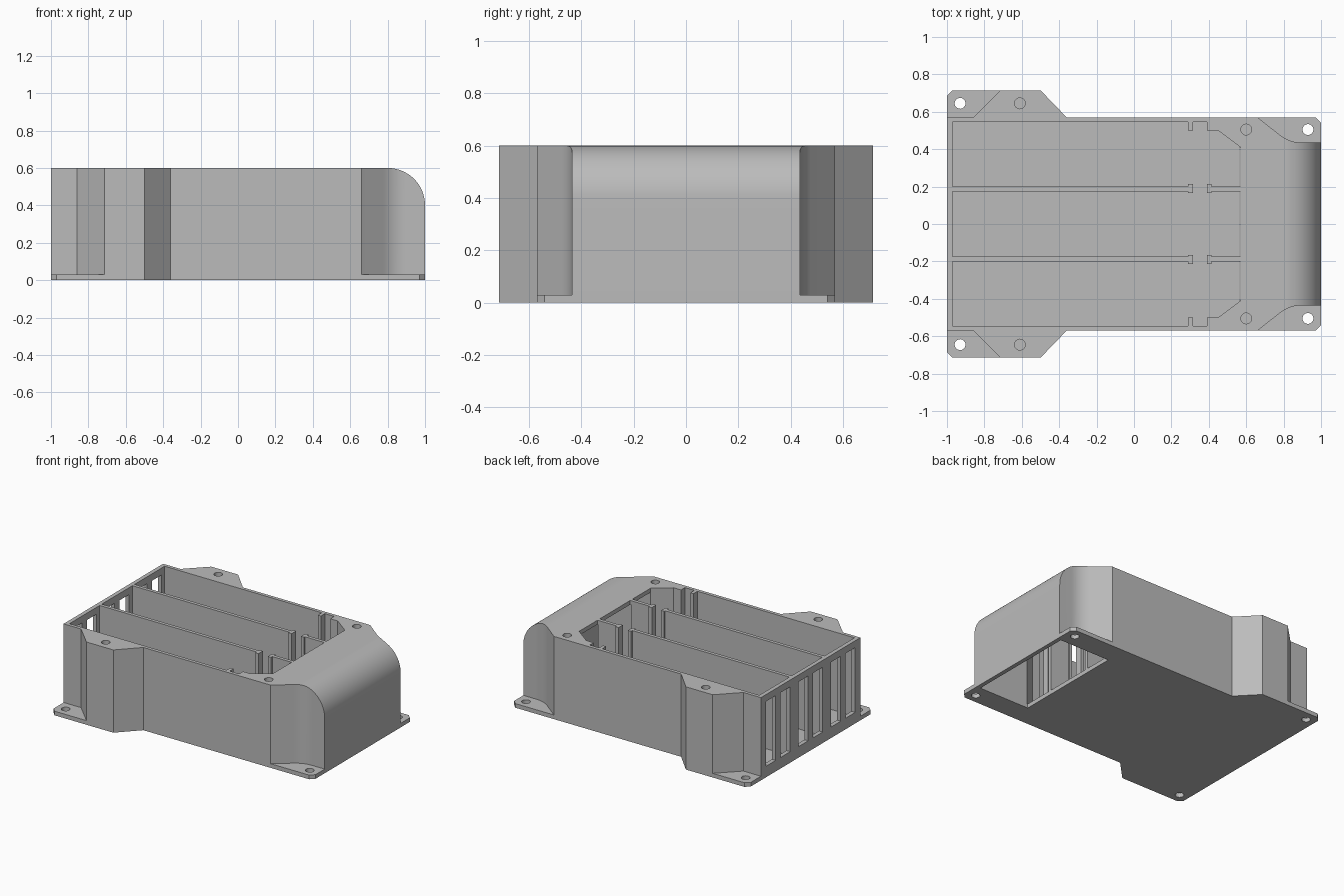
import bpy
import bmesh
from math import sin, cos, pi
from mathutils import Vector

cube = bpy.data.objects.get("Cube")
if cube:
    bpy.data.objects.remove(cube, do_unlink=True)

grey = bpy.data.materials.new("plain_grey")
grey.use_nodes = True
grey.diffuse_color = (0.5, 0.5, 0.5, 1)
grey.node_tree.nodes["Principled BSDF"].inputs["Base Color"].default_value = (0.5, 0.5, 0.5, 1)


def prism(name, points, low, high, along_y=False):
    """Extrude an outline along z, or an x-z profile along y."""
    bm = bmesh.new()
    place = (lambda a, b: (a, low, b)) if along_y else (lambda a, b: (a, b, low))
    face = bm.faces.new([bm.verts.new(place(a, b)) for a, b in points])
    move = Vector((0, high - low, 0)) if along_y else Vector((0, 0, high - low))
    new = bmesh.ops.extrude_face_region(bm, geom=[face])["geom"]
    bmesh.ops.translate(bm, vec=move, verts=[v for v in new if isinstance(v, bmesh.types.BMVert)])
    bmesh.ops.recalc_face_normals(bm, faces=bm.faces)
    mesh = bpy.data.meshes.new(name)
    bm.to_mesh(mesh)
    bm.free()
    mesh.materials.append(grey)
    obj = bpy.data.objects.new(name, mesh)
    bpy.context.collection.objects.link(obj)
    return obj


def rect(x0, x1, y0, y1):
    return [(x0, y0), (x1, y0), (x1, y1), (x0, y1)]


def arc(cx, cy, r, start, end, steps):
    angles = [start + (end - start) * i / steps for i in range(steps + 1)]
    return [(cx + r * cos(t), cy + r * sin(t)) for t in angles]


def flip(points):
    return [(x, -y) for x, y in reversed(points)]


def cut(points, low, high, along_y=False):
    """Carve a prism out of the housing and discard the cutter."""
    cutter = prism("cutter", points, low, high, along_y)
    cutter.hide_render = True
    mod = housing.modifiers.new("cut", "BOOLEAN")
    mod.operation = "DIFFERENCE"
    mod.solver = "EXACT"
    mod.object = cutter
    bpy.ops.object.modifier_apply(modifier=mod.name)
    bpy.data.objects.remove(cutter, do_unlink=True)


# Solid housing with wide mounting ears
half = [(1, 0.54), (0.97, 0.57), (-0.36, 0.57), (-0.5, 0.715), (-0.97, 0.715), (-1, 0.685)]
housing = prism("housing", half + flip(half), 0, 0.6)
bpy.context.view_layer.objects.active = housing
housing.select_set(True)

# Corner pockets that leave thin screw flanges
ear_pocket = [(-1.1, 0.57), (-0.86, 0.57), (-0.715, 0.715), (-0.615, 0.815), (-1.1, 0.815)]
p, c, q = Vector((0.78, 0.476)), Vector((0.832, 0.435)), Vector((0.9, 0.435))
bend = [tuple(p * (1 - t) ** 2 + c * 2 * t * (1 - t) + q * t * t) for t in [i / 10 for i in range(11)]]
nose_pocket = [(0.56, 0.649)] + bend + [(1.1, 0.435), (1.1, 0.649)]
for pocket in (ear_pocket, nose_pocket):
    cut(pocket, 0.03, 0.8)
    cut(flip(pocket), 0.03, 0.8)

# Rounded top of the nose
cut(arc(0.8, 0.4, 0.2, pi / 2, 0, 20) + [(1.1, 0.4), (1.1, 0.7), (0.8, 0.7)], -0.8, 0.8, True)

# Three open bays with ribbed dividers and a panel slot across them
bays = [(-0.97, 0.175), (0.29, 0.175), (0.29, 0.165), (0.315, 0.165), (0.315, 0.215),
        (0.29, 0.215), (0.29, 0.2), (-0.97, 0.2), (-0.97, 0.545), (0.29, 0.545),
        (0.29, 0.5), (0.315, 0.5), (0.315, 0.545), (0.39, 0.545), (0.39, 0.5),
        (0.45, 0.5), (0.57, 0.41), (0.57, 0.2), (0.415, 0.2), (0.415, 0.215),
        (0.39, 0.215), (0.39, 0.165), (0.415, 0.165), (0.415, 0.175), (0.57, 0.175)]
cut(bays + flip(bays), 0.03, 0.8)

# Hollow nose, open underneath
cut([(0.565, -0.1), (0.565, 0.57)] + arc(0.8, 0.4, 0.17, pi / 2, 0, 20) + [(0.97, -0.1)],
    -0.41, 0.41, True)

# Pairs of tall windows in the end wall
for bay in (-0.3725, 0, 0.3725):
    for side in (-1, 1):
        y = bay + side * 0.083
        cut(rect(-1.1, -0.9, y - 0.055, y + 0.055), 0.08, 0.55)

# Through holes in the flanges and blind holes in the top
for x, y, bottom in ((-0.93, 0.645, -0.1), (0.93, 0.505, -0.1), (-0.61, 0.645, 0.4), (0.6, 0.505, 0.4)):
    for side in (-1, 1):
        cut(arc(x, y * side, 0.029, 0, 2 * pi * 23 / 24, 23), bottom, 0.8)

bpy.ops.object.shade_smooth_by_angle(angle=pi / 6)
